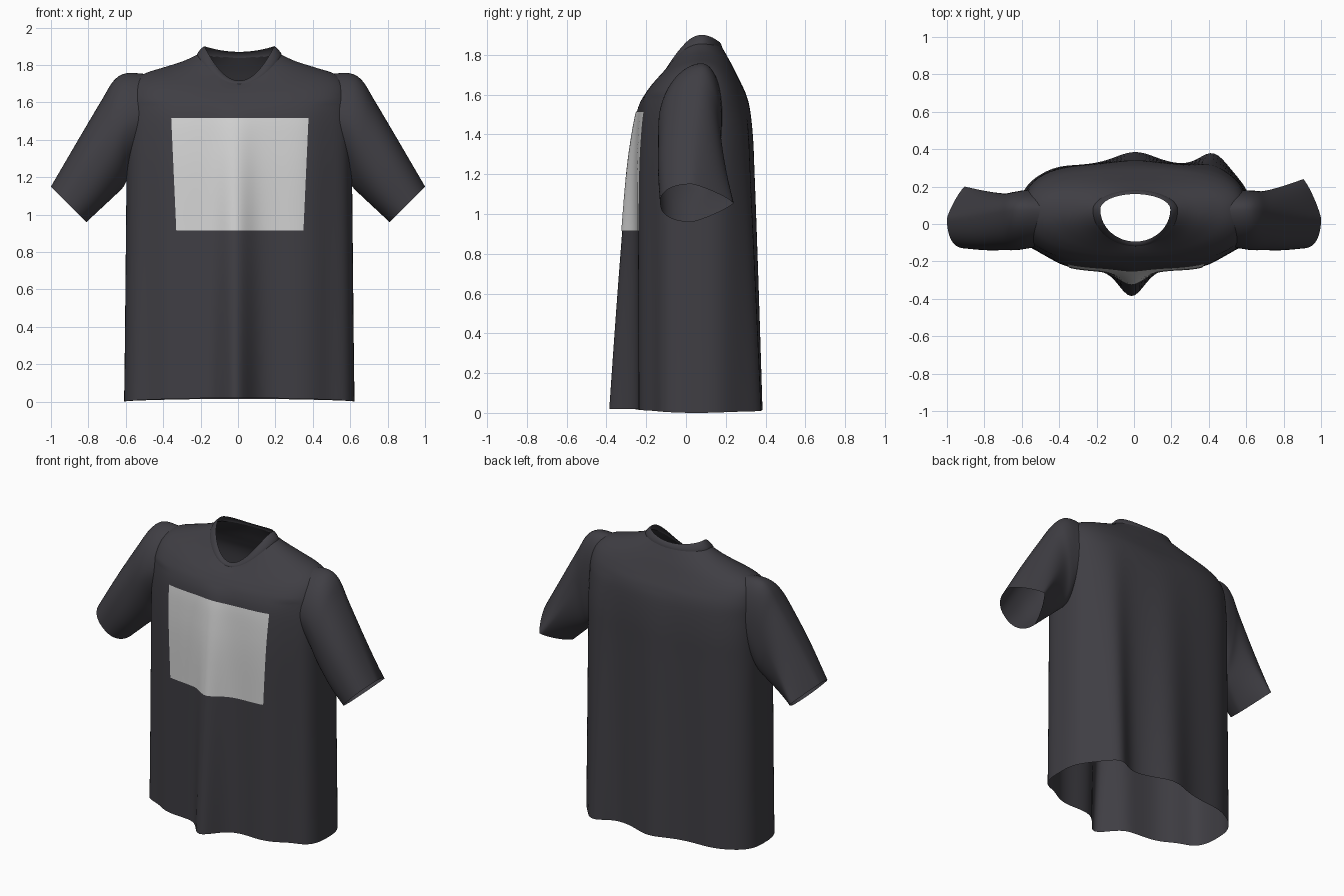
import bpy, bmesh, math
from mathutils import Vector
from mathutils.bvhtree import BVHTree

if "Cube" in bpy.data.objects:
    bpy.data.objects.remove(bpy.data.objects["Cube"])


def material(name, color):
    m = bpy.data.materials.new(name)
    m.use_nodes = True
    m.diffuse_color = color
    m.node_tree.nodes["Principled BSDF"].inputs["Base Color"].default_value = color
    return m


FABRIC = material("charcoal fabric", (0.05, 0.048, 0.057, 1))
PRINT = material("light grey print", (0.66, 0.66, 0.66, 1))


def smooth_keys(keys, steps):
    """Catmull-Rom interpolation through rows of section parameters."""
    rows = []
    for i in range(len(keys) - 1):
        a, b, c, d = (keys[max(0, min(len(keys) - 1, i + k))] for k in (-1, 0, 1, 2))
        for s in range(steps):
            t = s / steps
            rows.append([q + 0.5 * t * (r - p + t * (2*p - 5*q + 4*r - w + t * (3*(q - r) + w - p)))
                         for p, q, r, w in zip(a, b, c, d)])
    return rows + [list(keys[-1])]


def add_object(name, bm, mat):
    bmesh.ops.recalc_face_normals(bm, faces=bm.faces)
    for f in bm.faces:
        f.smooth = True
    mesh = bpy.data.meshes.new(name)
    bm.to_mesh(mesh)
    mesh.materials.append(mat)
    obj = bpy.data.objects.new(name, mesh)
    bpy.context.collection.objects.link(obj)


def grid(rows, closed):
    bm = bmesh.new()
    vs = [[bm.verts.new(p) for p in row] for row in rows]
    for lo, hi in zip(vs, vs[1:]):
        n = len(lo)
        for i in range(n if closed else n - 1):
            j = (i + 1) % n
            bm.faces.new((lo[i], lo[j], hi[j], hi[i]))
    return bm


def unit_oval(angle, n):
    c, s = math.cos(angle), math.sin(angle)
    r = (abs(c) ** n + abs(s) ** n) ** (-1 / n)
    return c * r, s * r


# Vertical drape folds: side (-1 front, 1 back), x, depth, width, fade power with height
FOLDS = [(-1, -0.02, 0.135, 0.065, 0.8), (-1, 0.49, -0.03, 0.06, 0.35),
         (-1, -0.49, -0.03, 0.06, 0.35), (-1, 0.2, -0.01, 0.06, 0.8),
         (1, 0.0, 0.06, 0.1, 0.8), (1, 0.42, 0.085, 0.07, 0.8), (1, -0.42, 0.01, 0.07, 0.8)]


def torso_ring(key, count=180):
    w, front, back, z_side, z_front, z_back, n = key
    mid = 0.05 + 0.07 * max(0, z_side - 1.5)
    ring = []
    for i in range(count):
        a = 2 * math.pi * i / count
        c, s = unit_oval(a, n)
        x = w * c
        y = mid + s * ((back - mid) if s > 0 else (mid - front))
        k = math.sin(a) ** 2
        z = z_side + k * ((z_back if s > 0 else z_front) - z_side)
        for side, fx, depth, width, power in FOLDS:
            if side * s > 0:
                fade = max(0, 1 - z / 1.6) ** power * min(1, abs(s) * 1.5)
                y += side * depth * fade * math.exp(-((x - fx) / width) ** 2 / 2)
        ring.append((x + 0.007, y, z))
    return ring


# Shirt body: half width, front y, back y, side z, front z, back z, squareness
body = [(0.616, -0.252, 0.325, 0, 0.02, 0.015, 3)]
body += [(0.615 - 0.01 * z, -0.252, 0.325, z, z, z, 3) for z in (0.3, 0.6, 0.9, 1.2)]
body += [
    (0.602, -0.245, 0.325, 1.38, 1.38, 1.38, 3),
    (0.6, -0.233, 0.317, 1.52, 1.52, 1.52, 2.9),
    (0.595, -0.212, 0.302, 1.62, 1.59, 1.6, 2.8),
    (0.572, -0.183, 0.275, 1.7, 1.635, 1.66, 2.6),
    (0.51, -0.162, 0.25, 1.752, 1.66, 1.71, 2.4),
    (0.4, -0.145, 0.225, 1.788, 1.677, 1.76, 2.3),
    (0.3, -0.13, 0.2, 1.82, 1.69, 1.805, 2.2),
    (0.225, -0.117, 0.18, 1.855, 1.7, 1.84, 2),
]
bm = grid([torso_ring(k) for k in smooth_keys(body, 5)], True)
surface = BVHTree.FromBMesh(bm)
add_object("shirt_body", bm, FABRIC)

# Neck band
collar = [
    (0.227, -0.119, 0.181, 1.853, 1.699, 1.838, 2),
    (0.22, -0.116, 0.178, 1.868, 1.706, 1.85, 2),
    (0.203, -0.107, 0.17, 1.888, 1.713, 1.863, 2),
    (0.187, -0.094, 0.16, 1.9, 1.716, 1.87, 2),
]
add_object("collar", grid([torso_ring(k) for k in smooth_keys(collar, 3)], True), FABRIC)

# Sleeves: top x, top z, underarm x, underarm z, front y, middle y, back y, front and back roundness
sleeve = [
    (0.4, 1.74, 0.47, 1.36, -0.09, 0.07, 0.17, 1.8, 2),
    (0.5, 1.752, 0.54, 1.27, -0.12, 0.075, 0.185, 1.8, 2),
    (0.6, 1.755, 0.585, 1.2, -0.135, 0.075, 0.18, 1.8, 2.2),
    (0.665, 1.715, 0.615, 1.145, -0.14, 0.07, 0.175, 1.9, 2.2),
    (0.73, 1.61, 0.66, 1.1, -0.14, 0.06, 0.17, 2.1, 2),
    (0.86, 1.39, 0.735, 1.03, -0.14, 0.04, 0.19, 2.3, 1.6),
    (1.0, 1.15, 0.81, 0.96, -0.13, 0.03, 0.22, 2.3, 1.2),
]


def sleeve_ring(key, side, count=64):
    xt, zt, xb, zb, front, mid, back, n_front, n_back = key
    back += side * 0.02 * max(0, xt - 0.6) / 0.4
    ring = []
    for i in range(count):
        a = 2 * math.pi * i / count
        c, s = unit_oval(a, n_back if math.sin(a) > 0 else n_front)
        y = mid + s * ((back - mid) if s > 0 else (mid - front))
        ring.append((side * ((xt + xb) / 2 + c * (xt - xb) / 2), y,
                     (zt + zb) / 2 + c * (zt - zb) / 2))
    return ring


for side, name in ((1, "left_sleeve"), (-1, "right_sleeve")):
    add_object(name, grid([sleeve_ring(k, side) for k in smooth_keys(sleeve, 5)], True), FABRIC)

# Chest print: thin sheet draped just in front of the body
rows = []
for j in range(25):
    t = j / 24
    row = []
    for i in range(61):
        x = 0.01 + (i / 30 - 1) * (0.34 + 0.027 * t)
        hit = surface.ray_cast(Vector((x, -2, 0.915 + 0.6 * t)), Vector((0, 1, 0)))[0]
        row.append(hit + Vector((0, -0.005, 0)))
    rows.append(row)
add_object("chest_print", grid(rows, False), PRINT)
